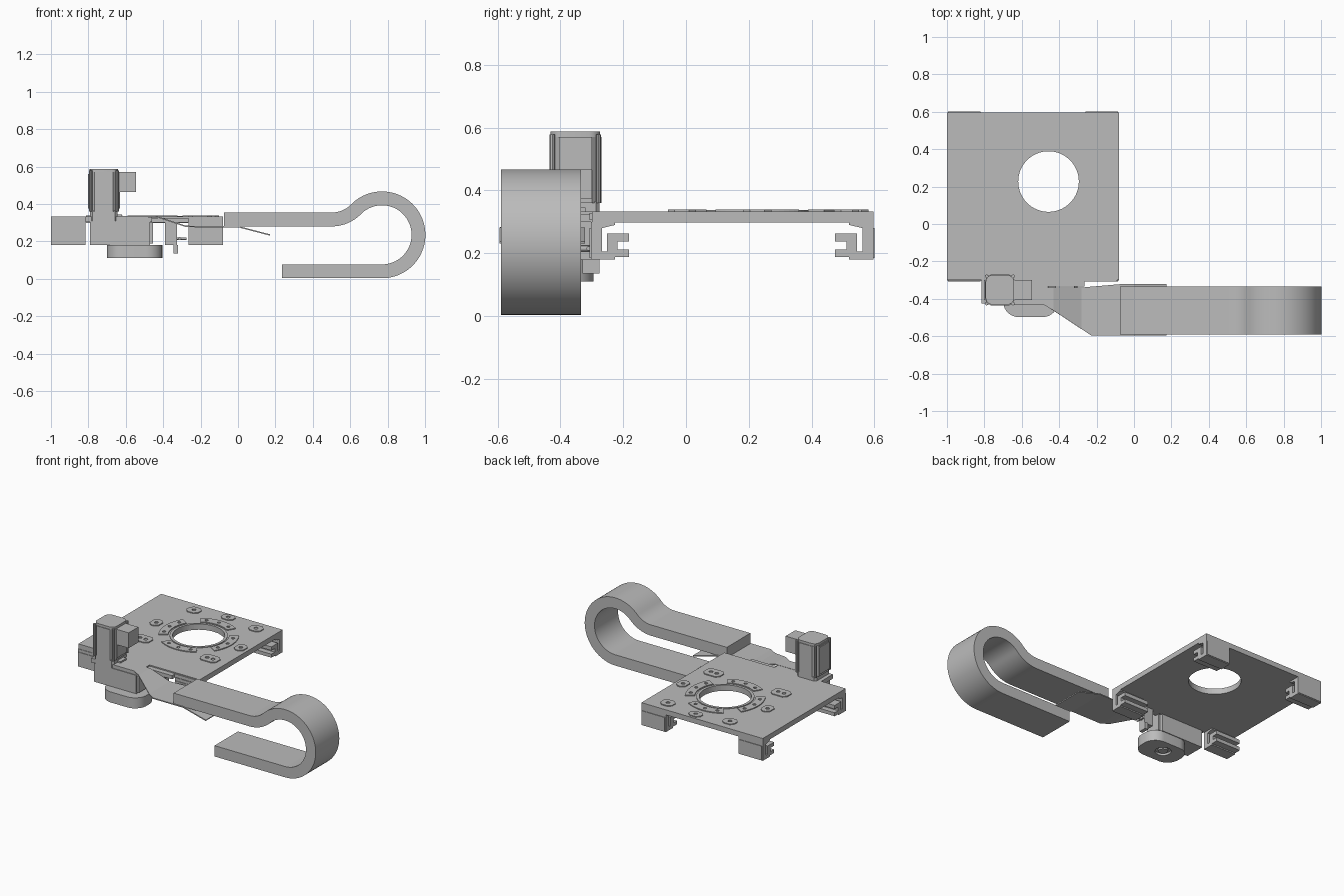
import bpy
import bmesh
from math import sin, cos, pi, radians
from mathutils import Vector

cube = bpy.data.objects.get("Cube")
if cube:
    bpy.data.objects.remove(cube, do_unlink=True)

grey = bpy.data.materials.new("machined grey")
grey.use_nodes = True
grey.diffuse_color = (0.5, 0.5, 0.5, 1)
grey.node_tree.nodes["Principled BSDF"].inputs["Base Color"].default_value = (0.5, 0.5, 0.5, 1)


def finish(name, bm, smooth=False):
    bmesh.ops.recalc_face_normals(bm, faces=bm.faces)
    mesh = bpy.data.meshes.new(name)
    bm.to_mesh(mesh)
    bm.free()
    obj = bpy.data.objects.new(name, mesh)
    bpy.context.collection.objects.link(obj)
    mesh.materials.append(grey)
    if smooth:
        select(obj)
        bpy.ops.object.shade_smooth_by_angle(angle=radians(30))
    return obj


def select(obj):
    bpy.ops.object.select_all(action='DESELECT')
    obj.select_set(True)
    bpy.context.view_layer.objects.active = obj


def prism(name, pts, lo, hi, axis='z', smooth=False):
    """Extrude a 2D outline along an axis; the outline uses the other two axes in order."""
    place = {'x': lambda p, t: (t, p[0], p[1]),
             'y': lambda p, t: (p[0], t, p[1]),
             'z': lambda p, t: (p[0], p[1], t)}[axis]
    bm = bmesh.new()
    face = bm.faces.new([bm.verts.new(place(p, lo)) for p in pts])
    out = bmesh.ops.extrude_face_region(bm, geom=[face])
    shift = Vector(place((0, 0), hi - lo))
    bmesh.ops.translate(bm, vec=shift,
                        verts=[v for v in out["geom"] if isinstance(v, bmesh.types.BMVert)])
    return finish(name, bm, smooth)


def arc(cx, cy, r, a0, a1, n=24):
    angles = [radians(a0 + (a1 - a0) * i / n) for i in range(n + 1)]
    return [(cx + r * cos(a), cy + r * sin(a)) for a in angles]


def circle(cx, cy, r, n=32):
    return arc(cx, cy, r, 0, 360, n)[:-1]


def rect(x0, x1, y0, y1, r=0.0, n=1):
    """Rectangle, with corners chamfered (n=1) or rounded."""
    if r == 0:
        return [(x0, y0), (x1, y0), (x1, y1), (x0, y1)]
    return (arc(x1 - r, y1 - r, r, 0, 90, n) + arc(x0 + r, y1 - r, r, 90, 180, n)
            + arc(x0 + r, y0 + r, r, 180, 270, n) + arc(x1 - r, y0 + r, r, 270, 360, n))


def box(name, x0, x1, y0, y1, z0, z1):
    return prism(name, rect(x0, x1, y0, y1), z0, z1)


def drill(obj, outline, lo, hi, axis='z'):
    cutter = prism("cutter", outline, lo, hi, axis)
    cutter.hide_render = True
    mod = obj.modifiers.new("hole", 'BOOLEAN')
    mod.operation = 'DIFFERENCE'
    mod.solver = 'EXACT'
    mod.object = cutter
    select(obj)
    bpy.ops.object.modifier_apply(modifier=mod.name)
    bpy.data.objects.remove(cutter, do_unlink=True)


# Cable carrier: flat run, reverse bend, large loop and return run
def carrier_side(h):
    return ([(-0.075, 0.317 + h)] + arc(0.50, 0.501, 0.184 - h, -90, -45, 12)
            + arc(0.77, 0.235, 0.195 + h, 135, -90, 56)[1:] + [(0.235, 0.04 + h * -1)])


half = 0.037
prism("cable_carrier", carrier_side(half) + carrier_side(-half)[::-1],
      -0.59, -0.335, 'y', smooth=True)

# Base plate with its central hole and a collar
HX, HY, TOP = -0.457, 0.227, 0.333
plate = box("base_plate", -1, -0.08, -0.3, 0.597, 0.298, TOP)
drill(plate, circle(HX, HY, 0.162, 64), 0.2, 0.4)
collar = prism("hole_collar", circle(HX, HY, 0.18, 64), TOP - 0.002, TOP + 0.004)
drill(collar, circle(HX, HY, 0.162, 64), 0.2, 0.4)

# Ring segments with bolt holes
for i in range(4):
    mid = 90 * i
    seg = prism("ring_segment", arc(HX, HY, 0.25, mid - 32, mid + 32, 16)
                + arc(HX, HY, 0.19, mid + 32, mid - 32, 16), TOP - 0.002, TOP + 0.006)
    for da in (-22, 0, 22):
        a = radians(mid + da)
        drill(seg, circle(HX + 0.22 * cos(a), HY + 0.22 * sin(a), 0.011, 12), TOP, 0.36)

# Mounting pads around the hole
pads = [(s * 0.235, 0.285, 0.045, 0.04, (0,)) for s in (-1, 1)]
pads += [(s * 0.32, 0, 0.035, 0.045, (0,)) for s in (-1, 1)]
pads += [(s * 0.255, -0.24, 0.062, 0.045, (-0.022, 0.022)) for s in (-1, 1)]
pads += [(0, 0.32, 0.045, 0.035, (0,))]
for px, py, w, d, holes in pads:
    x, y = HX + px, HY + py
    pad = prism("mounting_pad", rect(x - w, x + w, y - d, y + d, 0.022), TOP - 0.002, TOP + 0.006)
    for dx in holes:
        drill(pad, circle(x + dx, y, 0.013, 16), TOP, 0.36)

# Four corner carriages: hooked brackets with inward lips
MID = 0.147
hook = [(0.597, 0.30), (0.597, 0.18), (0.52, 0.18), (0.52, 0.188), (0.475, 0.188), (0.475, 0.212),
        (0.512, 0.212), (0.512, 0.237), (0.475, 0.237), (0.475, 0.262), (0.545, 0.262),
        (0.545, 0.205), (0.562, 0.205), (0.562, 0.28), (0.52, 0.29), (0.52, 0.30)]
for side in (-1, 1):
    outline = [(MID + side * (y - MID), z) for y, z in hook]
    for x0, x1 in ((-1, -0.815), (-0.265, -0.08)):
        prism("corner_carriage", outline, x0, x1, 'x')
        y = MID + side * 0.451
        box("carriage_cover", x0 + 0.006, x1 - 0.006, y - 0.003, y + 0.003, 0.185, 0.28)

# Motor with flange, cap, corner rods and connector box
prism("motor_flange", rect(-0.79, -0.645, -0.43, -0.275, 0.012), 0.305, 0.365)
prism("motor_body", rect(-0.797, -0.637, -0.435, -0.27, 0.03), 0.36, 0.57)
prism("motor_cap", rect(-0.793, -0.641, -0.431, -0.274, 0.035, 4), 0.57, 0.587, smooth=True)
for x in (-0.788, -0.646):
    for y in (-0.426, -0.279):
        prism("motor_rod", circle(x, y, 0.009, 10), 0.36, 0.578, smooth=True)
for x in (-0.799, -0.635):
    box("motor_side_panel", x - 0.003, x + 0.003, -0.405, -0.30, 0.375, 0.56)
box("motor_connector", -0.64, -0.545, -0.405, -0.30, 0.465, 0.57)
box("motor_neck", -0.65, -0.62, -0.385, -0.32, 0.31, 0.345)

# Gearbox under the motor and its rounded drive housing
box("gearbox", -0.79, -0.47, -0.43, -0.29, 0.18, 0.308)
box("gearbox_lid", -0.815, -0.46, -0.425, -0.28, 0.303, 0.333)
box("gearbox_end", -0.475, -0.455, -0.42, -0.31, 0.19, 0.30)
housing = prism("drive_housing", rect(-0.7, -0.405, -0.498, -0.295, 0.085, 10), 0.11, 0.182,
                smooth=True)
drill(housing, circle(-0.56, -0.39, 0.05, 24), 0.10, 0.125)
prism("drive_shaft", circle(-0.56, -0.39, 0.03, 24), 0.112, 0.16, smooth=True)

# Folded sheet arm carrying the cable carrier
folds = [(-0.64, -0.43, -0.34, 0.331), (-0.485, -0.43, -0.34, 0.331),
         (-0.43, -0.463, -0.34, 0.331), (-0.28, -0.562, -0.34, 0.281),
         (-0.23, -0.595, -0.335, 0.279), (-0.075, -0.595, -0.322, 0.279),
         (0.0, -0.595, -0.322, 0.279), (0.172, -0.595, -0.322, 0.234)]
bm = bmesh.new()
rows = [(bm.verts.new((x, y0, z)), bm.verts.new((x, y1, z))) for x, y0, y1, z in folds]
for (a, b), (c, d) in zip(rows, rows[1:]):
    bm.faces.new((a, c, d, b))
arm = finish("folded_arm", bm)
mod = arm.modifiers.new("sheet", 'SOLIDIFY')
mod.thickness = 0.007
mod.offset = 0

# Front edge rail, sensor and its adjusting screw
box("edge_rail", -0.27, -0.09, -0.308, -0.295, 0.305, 0.328)
box("sensor_mount", -0.46, -0.265, -0.335, -0.295, 0.30, 0.325)
box("sensor_body", -0.39, -0.325, -0.335, -0.285, 0.18, 0.305)
box("sensor_foot", -0.345, -0.32, -0.33, -0.275, 0.135, 0.18)
prism("adjusting_screw", circle(-0.312, 0.215, 0.009, 12), -0.34, -0.28, 'y', smooth=True)
prism("screw_shaft", circle(-0.31, 0.215, 0.007, 12), -0.33, -0.275, 'x', smooth=True)
